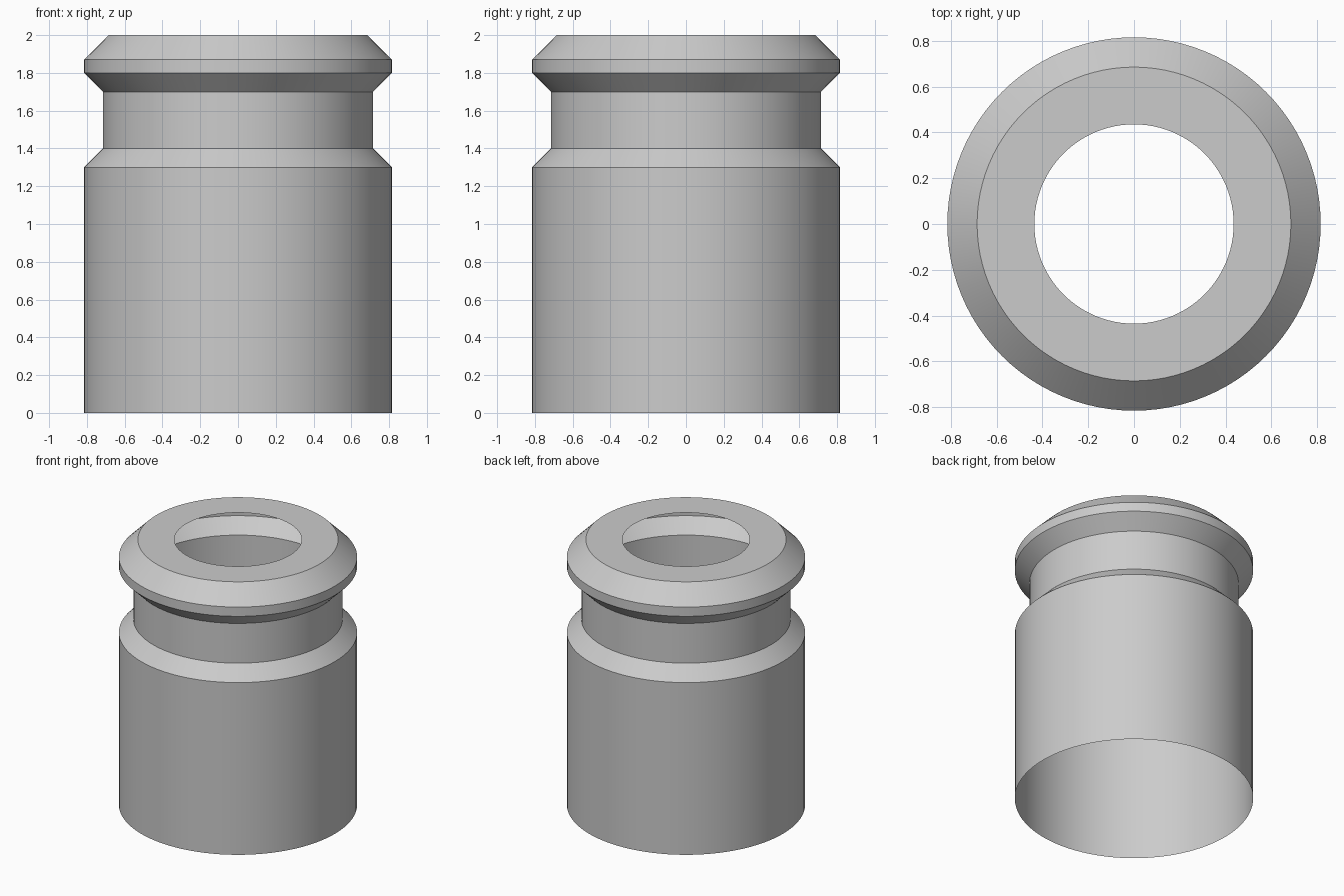
import bpy
import bmesh
import math

cube = bpy.data.objects.get("Cube")
if cube:
    bpy.data.objects.remove(cube, do_unlink=True)

# Plain grey material
grey = bpy.data.materials.new("plain_grey")
grey.use_nodes = True
colour = (0.6, 0.6, 0.6, 1.0)
grey.diffuse_color = colour
grey.node_tree.nodes["Principled BSDF"].inputs["Base Color"].default_value = colour

# Radius and height, from the open foot up to the rim of the mouth
BODY, NECK, LIP, MOUTH = 0.815, 0.715, 0.685, 0.435
profile = [
    (BODY, 0), (BODY, 1.3), (NECK, 1.4), (NECK, 1.7),
    (BODY, 1.8), (BODY, 1.87), (LIP, 2), (MOUTH, 2),
]


def lathe(name, points, material, segments=96):
    """Spin a profile around the z axis into a thin open shell."""
    bm = bmesh.new()
    verts = [bm.verts.new((r, 0, z)) for r, z in points]
    edges = [bm.edges.new(pair) for pair in zip(verts, verts[1:])]
    bmesh.ops.spin(bm, geom=verts + edges, cent=(0, 0, 0), axis=(0, 0, 1),
                   angle=math.tau, steps=segments, use_merge=True)
    bmesh.ops.remove_doubles(bm, verts=bm.verts[:], dist=0.0001)
    bmesh.ops.recalc_face_normals(bm, faces=bm.faces[:])
    # Make the shell face outwards
    top = max(bm.faces, key=lambda f: f.calc_center_median().z)
    if top.normal.z < 0:
        bmesh.ops.reverse_faces(bm, faces=bm.faces[:])
    mesh = bpy.data.meshes.new(name)
    bm.to_mesh(mesh)
    bm.free()
    mesh.materials.append(material)
    obj = bpy.data.objects.new(name, mesh)
    bpy.context.collection.objects.link(obj)
    return obj


# Hollow jar body with shoulder, neck and flared lip
jar = lathe("jar_shell", profile, grey)
bpy.ops.object.select_all(action="DESELECT")
jar.select_set(True)
bpy.context.view_layer.objects.active = jar
bpy.ops.object.shade_smooth_by_angle(angle=math.radians(30))
